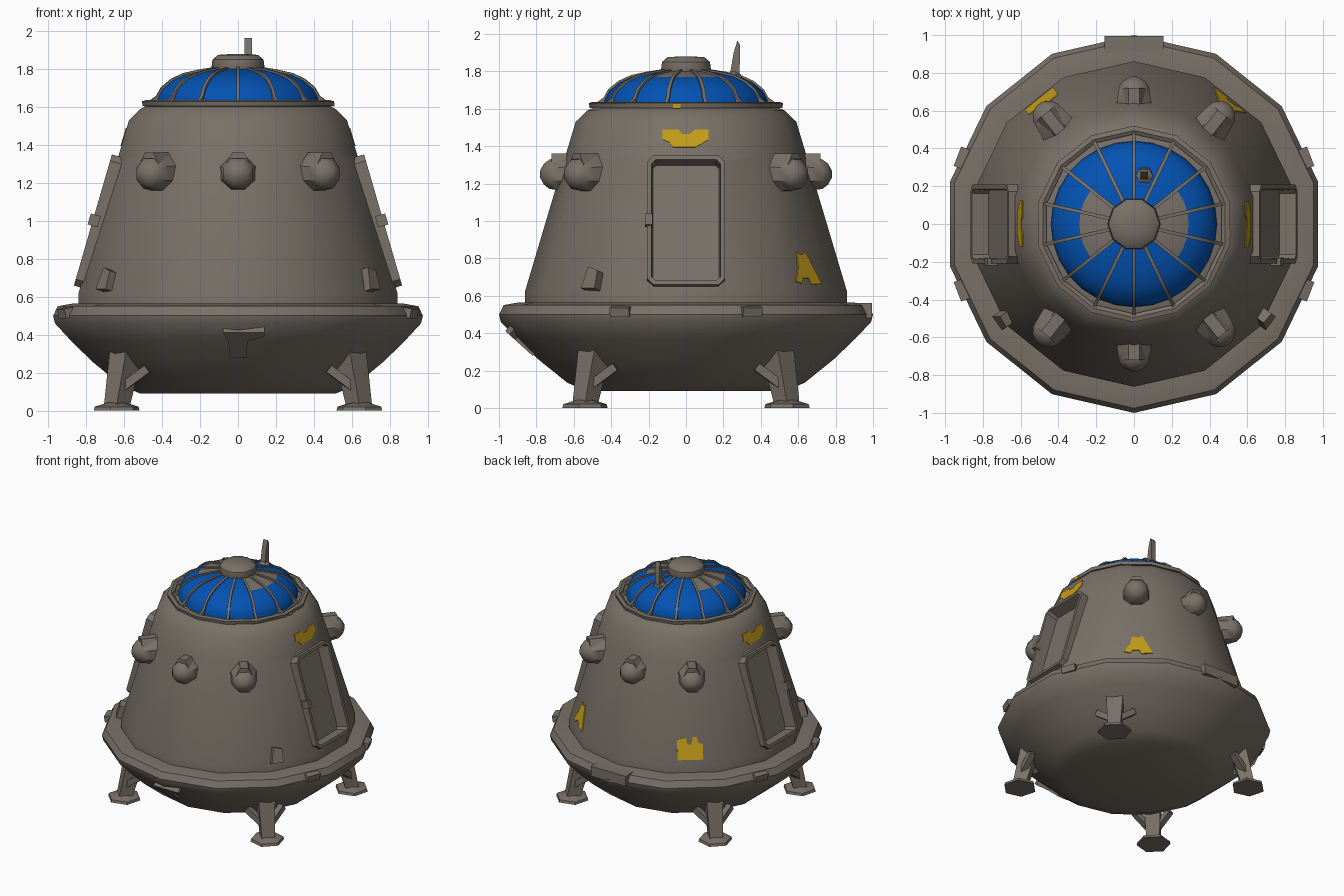
import bpy, bmesh
from math import sin, cos, pi, radians, hypot
from mathutils import Matrix, Vector

cube = bpy.data.objects.get("Cube")
if cube:
    bpy.data.objects.remove(cube)


def material(name, rgb):
    m = bpy.data.materials.new(name)
    m.use_nodes = True
    m.diffuse_color = (*rgb, 1)
    m.node_tree.nodes["Principled BSDF"].inputs["Base Color"].default_value = (*rgb, 1)
    return m


GREY = material("warm grey metal", (0.193, 0.165, 0.137))
BLUE = material("blue glass", (0.001, 0.085, 0.45))
YELLOW = material("yellow paint", (0.56, 0.34, 0.01))
SIDES = 14
parts = []


def finish(name, bm, mat, matrix=None):
    bmesh.ops.recalc_face_normals(bm, faces=bm.faces)
    if matrix:
        bm.transform(matrix)
    mesh = bpy.data.meshes.new(name)
    bm.to_mesh(mesh)
    bm.free()
    mesh.materials.append(mat)
    ob = bpy.data.objects.new(name, mesh)
    bpy.context.collection.objects.link(ob)
    parts.append(ob)
    return ob


def revolve(name, profile, sides, phase=0, mat=GREY, matrix=None):
    """Turn (radius, height) points around z and close both ends."""
    bm = bmesh.new()
    rings = [[bm.verts.new((r * cos(phase + 2 * pi * i / sides),
                            r * sin(phase + 2 * pi * i / sides), z))
              for i in range(sides)] for r, z in profile]
    for a, b in zip(rings, rings[1:]):
        for i in range(sides):
            j = (i + 1) % sides
            bm.faces.new((a[i], a[j], b[j], b[i]))
    bm.faces.new(rings[0])
    bm.faces.new(rings[-1])
    return finish(name, bm, mat, matrix)


def prism(name, outline, low, high, matrix, mat=GREY, recess=None):
    """Extrude an outline along local z, with an optional sunken panel."""
    bm = bmesh.new()
    base = [bm.verts.new((x, y, low)) for x, y in outline]
    top = [bm.verts.new((x, y, high)) for x, y in outline]
    bm.faces.new(base)
    front = bm.faces.new(top)
    for i in range(len(base)):
        j = (i + 1) % len(base)
        bm.faces.new((base[i], base[j], top[j], top[i]))
    if recess:
        bmesh.ops.recalc_face_normals(bm, faces=bm.faces)
        bmesh.ops.inset_individual(bm, faces=[front], thickness=recess[0])
        bmesh.ops.inset_individual(bm, faces=[front], thickness=0.008)
        for v in front.verts:
            v.co.z -= recess[1]
    return finish(name, bm, mat, matrix)


def beam(name, a, b, w, taper=1.0):
    """Tapered square bar between two points."""
    a, b = Vector(a), Vector(b)
    m = Matrix.Translation(a) @ (b - a).to_track_quat('Z', 'Y').to_matrix().to_4x4()
    h = w * 0.5 ** 0.5
    return revolve(name, [(h, 0), (h * taper, (b - a).length)], 4, pi / 4, GREY, m)


def wall(angle, z, out, side=0, lean=0.29):
    """Frame on the sloping wall: x along it, y up it, z outward."""
    t = Vector((-sin(angle), cos(angle), 0))
    u = Vector((-lean * cos(angle), -lean * sin(angle), 1)).normalized()
    m = Matrix((t, u, t.cross(u))).transposed().to_4x4()
    m.translation = Vector((out * cos(angle), out * sin(angle), z)) + t * side
    return m


def wall_out(z):
    return 0.84 - 0.29 * (z - 0.62)


def rect(w, h, c=0.0):
    if not c:
        return [(-w, -h), (w, -h), (w, h), (-w, h)]
    return [(-w + c, -h), (w - c, -h), (w, -h + c), (w, h - c),
            (w - c, h), (-w + c, h), (-w, h - c), (-w, -h + c)]


# Lower bowl with its rim
revolve("lower_hull", [(0.53, 0.09), (0.635, 0.135), (0.79, 0.26), (0.905, 0.37),
                       (0.99, 0.46), (1.0, 0.50), (0.975, 0.55), (0.89, 0.565),
                       (0.74, 0.55)], SIDES, pi / 2)

# Tapered cabin
flat = 1 / cos(pi / SIDES)
body = revolve("cabin", [(r * flat, z) for r, z in (
    (0.84, 0.54), (0.84, 0.62), (0.628, 1.35), (0.575, 1.53),
    (0.515, 1.59), (0.47, 1.61), (0.40, 1.62))], SIDES, pi / 2)

# Side doors, sunk into openings cut in the cabin
for side, angle in (("left", 0), ("right", pi)):
    frame = wall(angle, 0.995, wall_out(0.995))
    cutter = prism("door_cutter", rect(0.19, 0.335), -0.095, 0.2, frame)
    parts.remove(cutter)
    mod = body.modifiers.new("opening", 'BOOLEAN')
    mod.object, mod.operation, mod.solver = cutter, 'DIFFERENCE', 'EXACT'
    bpy.context.view_layer.objects.active = body
    bpy.ops.object.modifier_apply(modifier=mod.name)
    bpy.data.objects.remove(cutter)
    prism(side + "_door", rect(0.208, 0.36, 0.035), -0.10, 0.035, frame, GREY, (0.026, 0.09))
    prism(side + "_door_latch", rect(0.02, 0.03), 0, 0.055,
          wall(angle, 0.995, wall_out(0.995), -0.2 * cos(angle)))
    # Painted sign above the door
    sign = [(-0.125, 0.05), (-0.125, -0.005), (-0.09, -0.02), (-0.07, -0.048), (0.05, -0.048),
            (0.09, -0.025), (0.12, -0.005), (0.12, 0.05), (0.05, 0.05), (0.02, 0.025),
            (-0.02, 0.025), (-0.04, 0.05)]
    prism(side + "_door_sign", sign, -0.003, 0.004, wall(angle, 1.44, 0.602, 0, 0.29), YELLOW)
prism("left_ring_mark", rect(0.02, 0.011), -0.004, 0.005, wall(0, 1.613, 0.505, -0.05, 0), YELLOW)

# Painted marks low on the back
mark = [(-0.11, -0.09), (-0.02, -0.095), (-0.01, -0.06), (0.04, -0.06), (0.06, -0.09),
        (0.105, -0.075), (0.06, 0.0), (0.045, 0.085), (0.0, 0.07), (-0.03, 0.09), (-0.07, 0.0)]
prism("back_left_mark", [(-x, y) for x, y in mark], -0.003, 0.006,
      wall(2 * pi / 7, 0.75, wall_out(0.75), 0.01), YELLOW)
patch = [(-0.095, -0.085), (0.095, -0.085), (0.095, 0.03), (0.06, 0.04), (0.05, 0.085),
         (0.02, 0.085), (0.01, 0.03), (-0.02, 0.03), (-0.03, 0.08), (-0.095, 0.07)]
prism("back_right_mark", patch, -0.003, 0.006,
      wall(5 * pi / 7, 0.74, wall_out(0.74), -0.02), YELLOW)

# Lamp knobs around the cabin
for i, deg in enumerate((51.4, 90, 128.6, 231.4, 270, 308.6)):
    at = wall(radians(deg), 1.25, 0.67 if deg % 90 == 0 else 0.70, 0, 0)
    revolve(f"knob_{i}", [(0.11, -0.10), (0.095, 0.0), (0.085, 0.06), (0.06, 0.09), (0.02, 0.11)],
            8, pi / 8, GREY, at)
    prism(f"knob_hood_{i}", [(-0.075, 0.03), (0.075, 0.03), (0.03, 0.11), (-0.03, 0.11)],
          -0.10, 0.05, at)

# Glass dome, with bare metal fans beside the cap
dome_profile = [(0.44, 1.61), (0.435, 1.65), (0.41, 1.695), (0.355, 1.74),
                (0.29, 1.77), (0.20, 1.79), (0.10, 1.805)]
dome = revolve("dome", dome_profile, 28, 0, BLUE)
dome.data.materials.append(GREY)
for face in dome.data.polygons:
    x, y, z = face.center
    if hypot(x, y) < 0.27 and abs(x) > 1.25 * abs(y):
        face.material_index = 1

# Dome ribs
for i in range(SIDES):
    bm = bmesh.new()
    rows = []
    for r, z in [(0.485, 1.615)] + dome_profile[1:]:
        rows.append([bm.verts.new((r + dx, s, z + dz)) for s, dx, dz in
                     ((-0.009, -0.01, -0.01), (-0.009, 0.006, 0.009),
                      (0.009, 0.006, 0.009), (0.009, -0.01, -0.01))])
    for a, b in zip(rows, rows[1:]):
        for j in range(4):
            bm.faces.new((a[j], a[(j + 1) % 4], b[(j + 1) % 4], b[j]))
    bm.faces.new(rows[0])
    bm.faces.new(rows[-1])
    finish(f"dome_rib_{i}", bm, GREY, Matrix.Rotation(2 * pi * (i + 0.5) / SIDES, 4, 'Z'))

# Rail ring around the dome, cap and antenna
revolve("dome_ring", [(0.475, 1.60), (0.515, 1.605), (0.52, 1.63), (0.495, 1.637),
                      (0.475, 1.625), (0.475, 1.60)], SIDES, pi / SIDES)
revolve("dome_cap", [(0.13, 1.78), (0.14, 1.81), (0.135, 1.85), (0.105, 1.875), (0.03, 1.88)], 10)
prism("antenna", [(0.225, 1.72), (0.285, 1.74), (0.29, 1.94), (0.275, 1.965), (0.255, 1.90)],
      0.035, 0.075, Matrix(((0, 0, 1, 0), (1, 0, 0, 0), (0, 1, 0, 0), (0, 0, 0, 1))))
revolve("antenna_mount", [(0.055, -0.03), (0.045, 0.012), (0.02, 0.03)], 6, 0, GREY,
        Matrix.Translation((0.055, 0.255, 1.77)))

# Four landing legs with splayed braces and foot pads
for sx in (-1, 1):
    for sy in (-1, 1):
        tag = ("left" if sx > 0 else "right") + ("_back" if sy > 0 else "_front")
        foot = Vector((0.64 * sx, 0.54 * sy, 0.02))
        outward = Vector((sx, sy, 0)).normalized()
        across = Vector((-outward.y, outward.x, 0))
        beam(tag + "_leg", foot, foot - outward * 0.07 + Vector((0, 0, 0.28)), 0.095, 1.3)
        for s in (-1, 1):
            beam(f"{tag}_brace", foot + Vector((0, 0, 0.08)),
                 foot - outward * 0.10 + across * 0.13 * s + Vector((0, 0, 0.2)), 0.045)
        pad = Matrix.Translation(foot) @ Matrix.Rotation(pi / 4 * sx * sy, 4, 'Z')
        revolve(tag + "_foot", [(0.125, -0.02), (0.12, 0.0), (0.05, 0.022)],
                6, pi / 6, GREY, pad)

# Fittings on the rim and lower wall
for sx in (-1, 1):
    for sy in (-1, 1):
        prism("rim_block", rect(0.055, 0.025), -0.06, 0.022,
              wall(radians(90 - 69 * sx) * sy, 0.515, 0.975, 0, -0.2))
    prism("wall_tab", [(-0.045, -0.06), (0.045, -0.06), (0.045, 0.04), (-0.02, 0.06)],
          -0.05, 0.03, wall(radians(-90 + 54 * sx), 0.69, 0.85))
prism("back_rim_plate", rect(0.155, 0.04), -0.08, 0.015, wall(pi / 2, 0.52, 0.98, 0, 0))
prism("front_bracket", [(-0.045, -0.11), (0.045, -0.11), (0.05, 0.02), (0.14, 0.06),
                        (0.14, 0.09), (-0.08, 0.09), (-0.05, 0.02)],
      -0.05, 0.012, wall(-pi / 2, 0.36, 0.892, 0, -1.1))

for ob in parts:
    ob.select_set(True)
bpy.context.view_layer.objects.active = body
bpy.ops.object.shade_smooth_by_angle(angle=radians(38))
